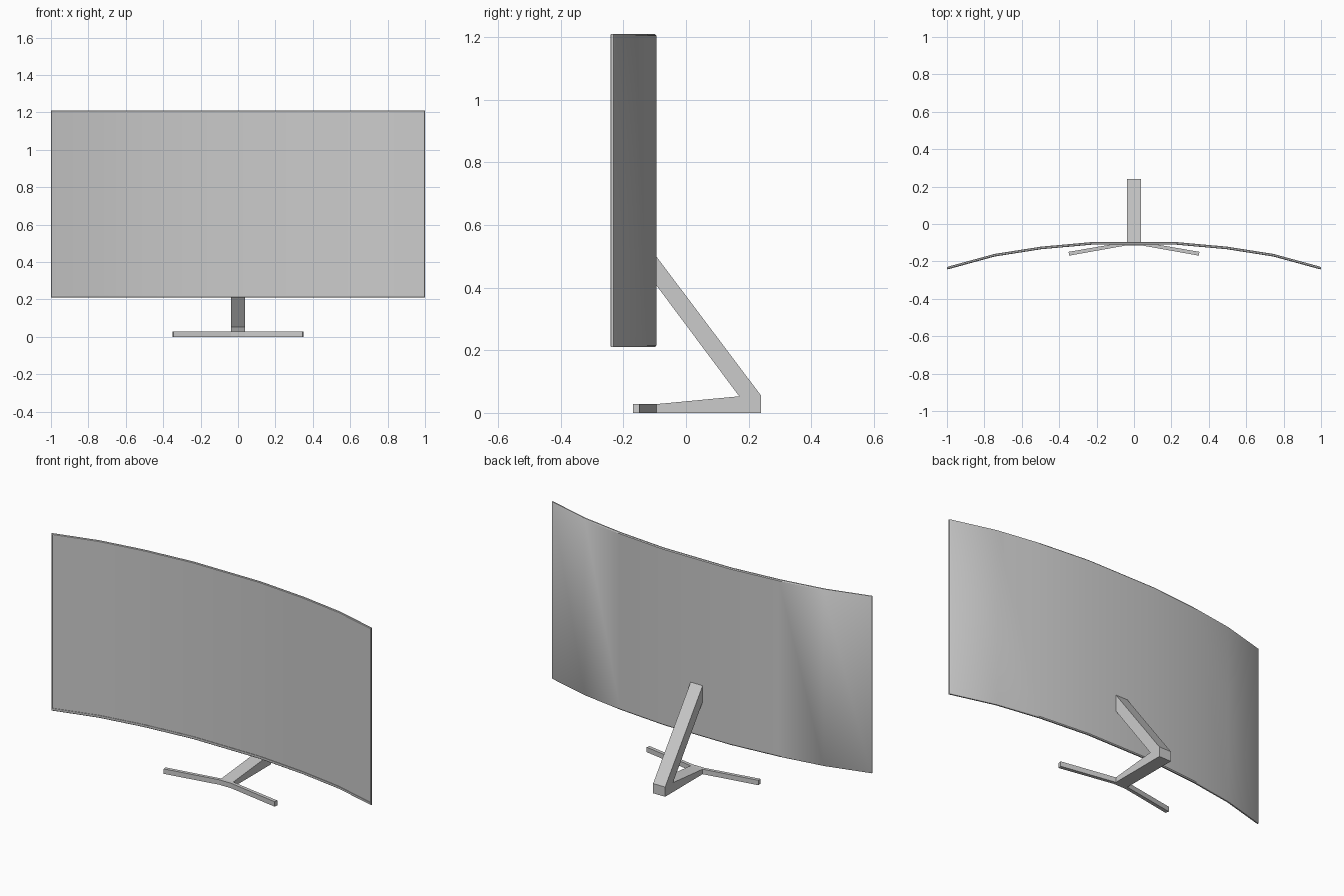
import bpy, bmesh, math
from mathutils import Vector

if "Cube" in bpy.data.objects:
    bpy.data.objects.remove(bpy.data.objects["Cube"])


def finish(bm, name, smooth=None):
    bmesh.ops.recalc_face_normals(bm, faces=bm.faces)
    me = bpy.data.meshes.new(name)
    bm.to_mesh(me)
    bm.free()
    ob = bpy.data.objects.new(name, me)
    bpy.context.collection.objects.link(ob)
    if smooth:
        bpy.ops.object.select_all(action='DESELECT')
        bpy.context.view_layer.objects.active = ob
        ob.select_set(True)
        bpy.ops.object.shade_smooth_by_angle(angle=math.radians(smooth))
    return ob


def prism(name, points, offset):
    """Extrude a closed outline along an offset vector."""
    bm = bmesh.new()
    face = bm.faces.new([bm.verts.new(p) for p in points])
    new = bmesh.ops.extrude_face_region(bm, geom=[face], use_keep_orig=True)
    bmesh.ops.translate(bm, vec=Vector(offset),
                        verts=[g for g in new['geom'] if isinstance(g, bmesh.types.BMVert)])
    return finish(bm, name)


# Curved panel: half of the back curve (x, y), mirrored to the full width
half = [(0.21, -0.095), (0.5, -0.121), (0.75, -0.160), (1.0, -0.228)]
curve = [(-x, y) for x, y in reversed(half)] + half
Z0, Z1 = 0.21, 1.21


def panel(name, loops):
    """Skin rectangular loops (side inset, bottom inset, depth), closed at both ends."""
    bm = bmesh.new()
    rings = []
    for side, bottom, depth in loops:
        pts = [(x * (1 - side), y - depth) for x, y in curve]
        low = [bm.verts.new((x, y, Z0 + bottom)) for x, y in pts]
        high = [bm.verts.new((x, y, Z1 - side)) for x, y in pts]
        rings.append((low, high))
    for low, high in (rings[0], rings[-1]):
        for i in range(len(low) - 1):
            bm.faces.new((low[i], low[i + 1], high[i + 1], high[i]))
    for a, b in zip(rings, rings[1:]):
        ra, rb = a[0] + a[1][::-1], b[0] + b[1][::-1]
        n = len(ra)
        for i in range(n):
            j = (i + 1) % n
            bm.faces.new((ra[i], ra[j], rb[j], rb[i]))
    return finish(bm, name, 30)


# Housing with chamfered rim, thin bezel and recessed display, thicker bottom bezel
panel("curved_screen", [
    (0.005, 0.005, 0.0), (0.0, 0.0, 0.004), (0.0, 0.0, 0.011),
    (0.003, 0.003, 0.014), (0.006, 0.015, 0.014), (0.006, 0.015, 0.011)])

# Stand: sloping arm, elbow and foot in one side profile
W = 0.0375
arm = [(-0.095, 0.50), (0.24, 0.055), (0.24, 0.0), (-0.095, 0.0),
       (-0.095, 0.028), (0.17, 0.053), (-0.095, 0.408)]
prism("stand_arm", [(-W, y, z) for y, z in arm], (2 * W, 0, 0))

# Spread front legs, one V-shaped outline
right = [(W, -0.095), (0.35, -0.149), (0.346, -0.169), (W, -0.114)]
outline = right + [(-x, y) for x, y in reversed(right)]
prism("front_legs", [(x, y, 0) for x, y in outline], (0, 0, 0.028))
